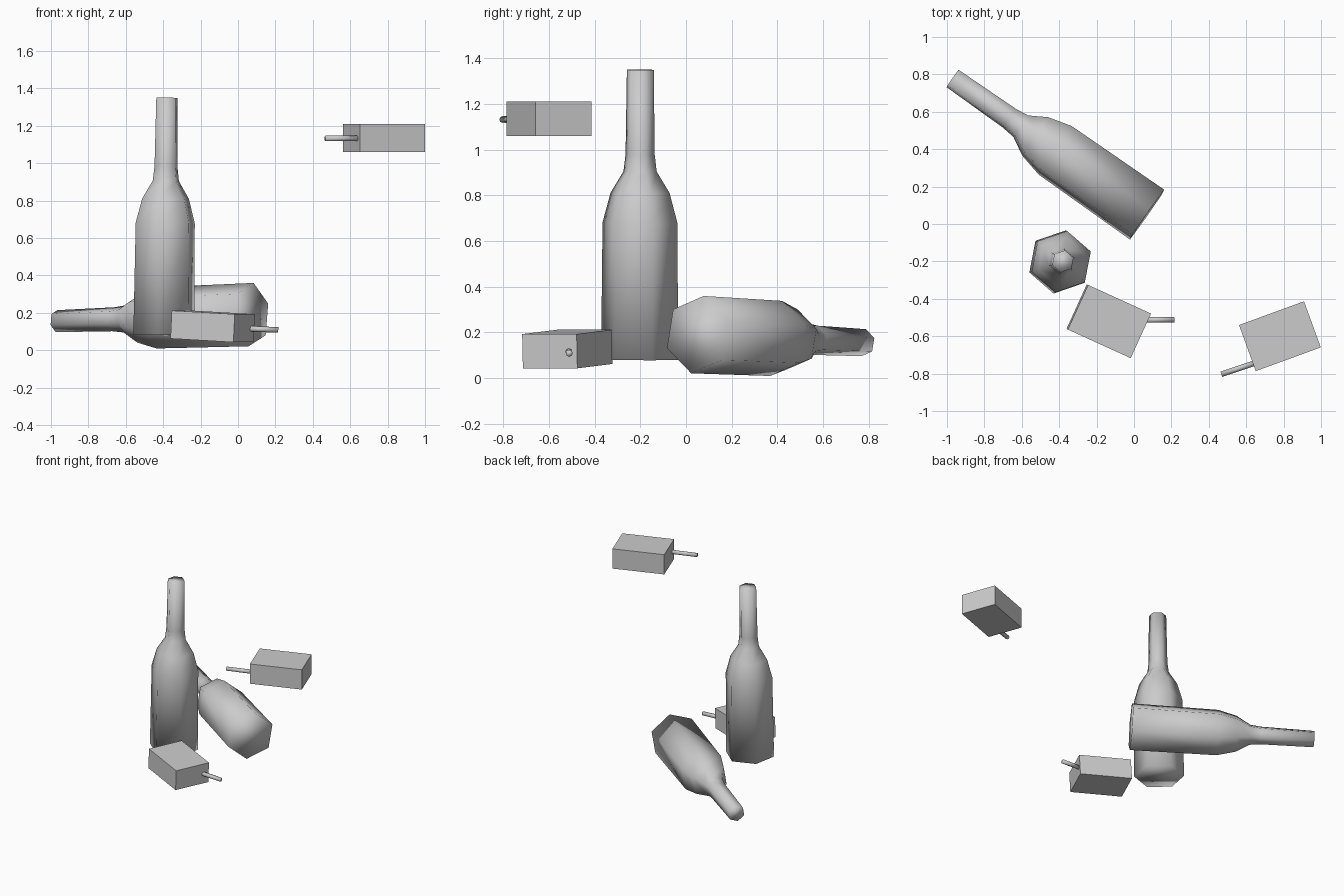
import bpy
import bmesh
from math import radians, cos, sin
from mathutils import Matrix, Vector

if "Cube" in bpy.data.objects:
    bpy.data.objects.remove(bpy.data.objects["Cube"], do_unlink=True)

# One plain grey for everything
grey = bpy.data.materials.new("plain grey")
grey.use_nodes = True
colour = (0.6, 0.6, 0.6, 1)
grey.diffuse_color = colour
grey.node_tree.nodes["Principled BSDF"].inputs["Base Color"].default_value = colour


def add_object(name, bm, matrix, smooth):
    bmesh.ops.recalc_face_normals(bm, faces=bm.faces[:])
    mesh = bpy.data.meshes.new(name)
    for face in bm.faces:
        face.smooth = smooth
    bm.to_mesh(mesh)
    bm.free()
    mesh.materials.append(grey)
    obj = bpy.data.objects.new(name, mesh)
    obj.matrix_world = matrix
    bpy.context.collection.objects.link(obj)
    return obj


def frame(origin, axis, side):
    """Matrix whose z follows axis and whose x lies towards side."""
    z = Vector(axis).normalized()
    y = z.cross(Vector(side)).normalized()
    x = y.cross(z)
    return Matrix.Translation(origin) @ Matrix((x, y, z)).transposed().to_4x4()


# Bottle profile: radius, distance from the base
PROFILE = [(0.172, 0), (0.167, 0.6), (0.132, 0.73), (0.074, 0.825),
           (0.065, 0.9), (0.06, 1.27)]


def bottle(name, base, top, side):
    bm = bmesh.new()
    rings = [[bm.verts.new((r * cos(radians(60 * i)), r * sin(radians(60 * i)), h))
              for i in range(6)] for r, h in PROFILE]
    for low, high in zip(rings, rings[1:]):
        for i in range(6):
            j = (i + 1) % 6
            bm.faces.new((low[i], low[j], high[j], high[i]))
    bm.faces.new(rings[0])
    bm.faces.new(rings[-1])
    axis = Vector(top) - Vector(base)
    return add_object(name, bm, frame(base, axis, side), True)


def box(name, centre, yaw, pitch):
    bm = bmesh.new()
    bmesh.ops.create_cube(bm, size=1)
    bmesh.ops.scale(bm, vec=(0.37, 0.262, 0.15), verts=bm.verts[:])
    turn = Matrix.Rotation(radians(yaw), 4, 'Z') @ Matrix.Rotation(radians(pitch), 4, 'Y')
    return add_object(name, bm, Matrix.Translation(centre) @ turn, False)


def rod(name, start, end):
    start, end = Vector(start), Vector(end)
    bm = bmesh.new()
    bmesh.ops.create_cone(bm, cap_ends=True, segments=8, radius1=0.015,
                          radius2=0.015, depth=(end - start).length)
    matrix = frame((start + end) / 2, end - start, (0, 0, 1))
    return add_object(name, bm, matrix, True)


# Standing bottle, leaning very slightly
bottle("standing_bottle", (-0.397, -0.203, 0.08), (-0.38, -0.2, 1.35),
       (cos(radians(19)), sin(radians(19)), 0))

# Bottle lying on its side, rolled so that one corner points almost straight up
across = Vector((0.573, 0.819, 0))
roll = across * cos(radians(80)) + Vector((0, 0, sin(radians(80))))
bottle("lying_bottle", (0.07, 0.05, 0.19), (-0.97, 0.778, 0.155), roll)

# Low box with its rod
box("low_box", (-0.135, -0.52, 0.127), -24.5, 3)
rod("low_rod", (0.05, -0.513, 0.115), (0.215, -0.511, 0.108))

# Raised box with its rod
box("raised_box", (0.78, -0.6, 1.135), 20, 0)
rod("raised_rod", (0.65, -0.742, 1.132), (0.467, -0.803, 1.132))
